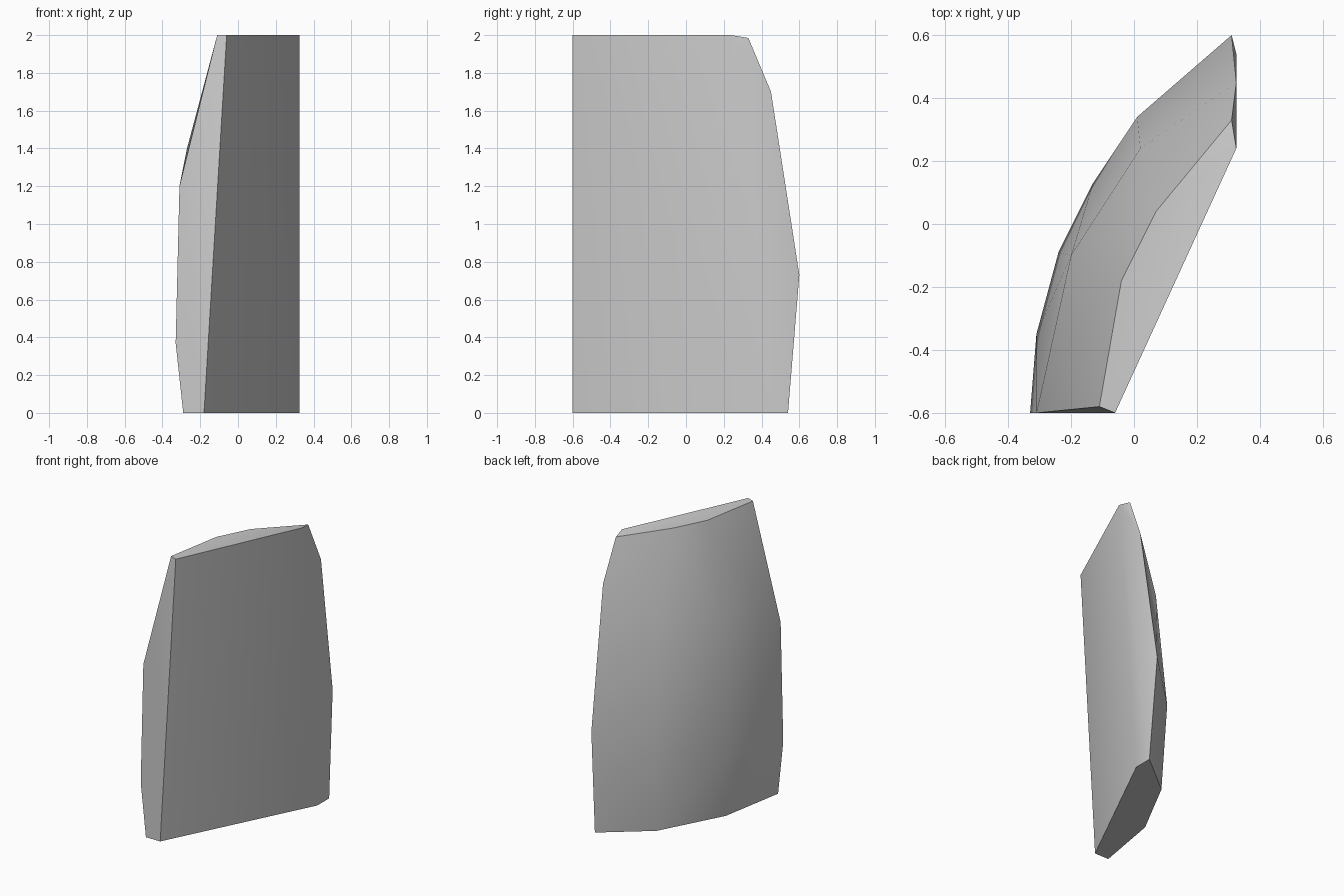
import bpy, bmesh

cube = bpy.data.objects.get("Cube")
if cube:
    bpy.data.objects.remove(cube, do_unlink=True)

# Plain grey material
grey = bpy.data.materials.new("plain grey")
grey.use_nodes = True
colour = (0.6, 0.6, 0.6, 1)
grey.diffuse_color = colour
grey.node_tree.nodes["Principled BSDF"].inputs["Base Color"].default_value = colour

# Profiles that bound the curved shard
flat_inner_side = [(-.18, -.6, 0), (-.06, -.6, 2), (.325, .24, 2), (.325, .41, 0)]
front_rim = [(-.11, -.58, 2), (-.31, -.6, 1.2), (-.33, -.6, .37), (-.29, -.6, 0)]
back_rim = [(.31, .33, 1.985), (.325, .45, 1.7), (.31, .6, .73), (.325, .54, 0)]
top_curve = [(-.04, -.18, 2), (.07, .04, 2)]
bottom_curve = [(-.21, -.14, 0), (.02, .295, 0)]
widest_curve = [(-.31, -.35, .42), (-.24, -.09, .45), (-.13, .13, .5), (.01, .34, .6)]
upper_curve = [(-.27, -.42, 1.4), (-.2, -.1, 1.38), (.02, .24, 1.45)]

# The shard is the convex skin around its profiles
bm = bmesh.new()
for profile in (flat_inner_side, front_rim, back_rim, top_curve,
                bottom_curve, widest_curve, upper_curve):
    for point in profile:
        bm.verts.new(point)
hull = bmesh.ops.convex_hull(bm, input=bm.verts)
loose = [v for v in bm.verts if not v.link_faces]
bmesh.ops.delete(bm, geom=loose, context='VERTS')
bmesh.ops.recalc_face_normals(bm, faces=bm.faces)

mesh = bpy.data.meshes.new("curved_shard")
bm.to_mesh(mesh)
bm.free()
mesh.materials.append(grey)
shard = bpy.data.objects.new("curved_shard", mesh)
bpy.context.collection.objects.link(shard)

# Soft shading over the curved back, crisp rims
bpy.ops.object.select_all(action='DESELECT')
shard.select_set(True)
bpy.context.view_layer.objects.active = shard
bpy.ops.object.shade_smooth_by_angle(angle=0.524)
